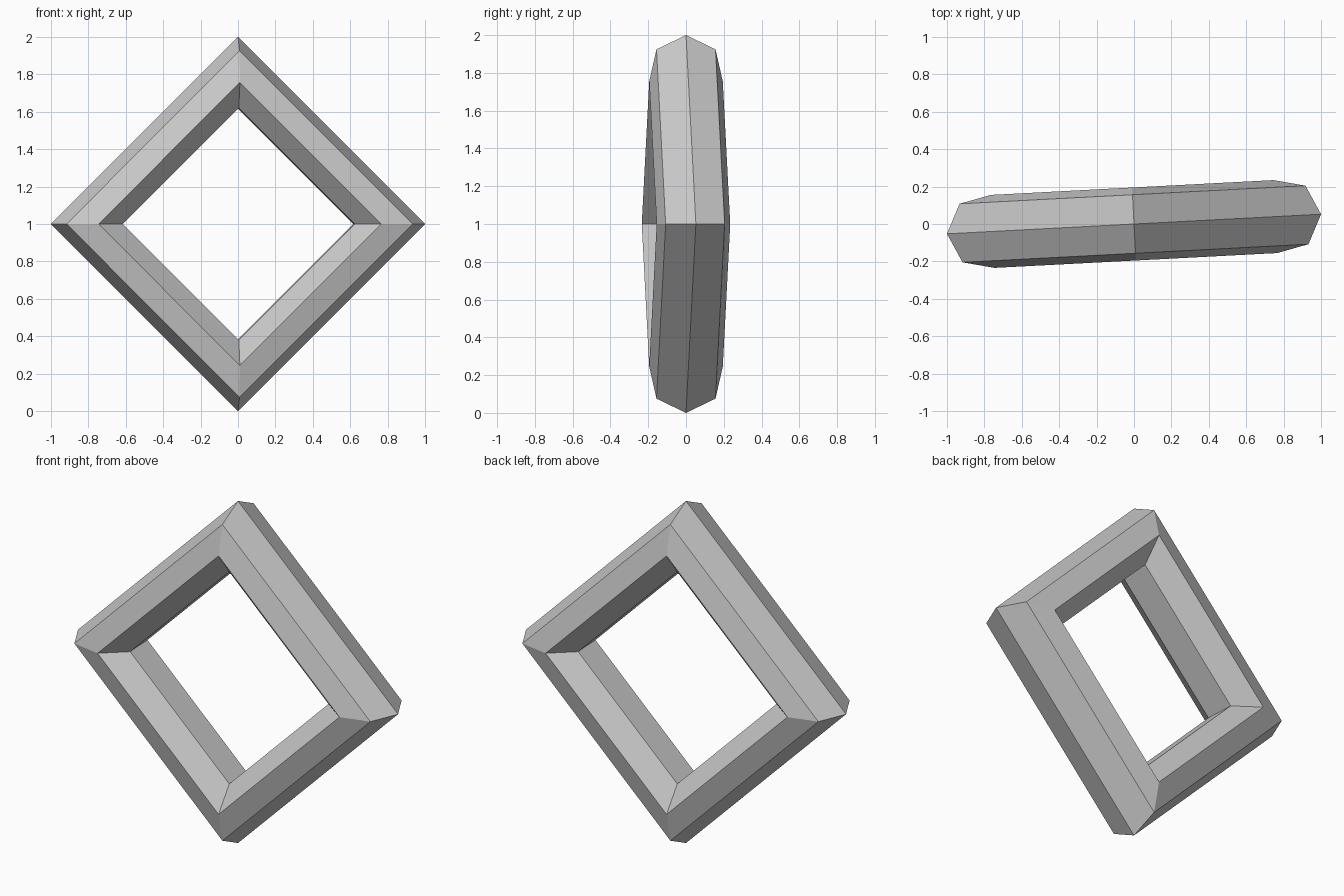
import bpy
from math import radians

if "Cube" in bpy.data.objects:
    bpy.data.objects.remove(bpy.data.objects["Cube"])

# Square ring: a four-segment torus with a seven-sided section
bpy.ops.mesh.primitive_torus_add(
    major_segments=4, minor_segments=7, major_radius=0.8, minor_radius=0.2)
ring = bpy.context.object
ring.name = "square_ring"

# Stand it on one corner, turned slightly about the vertical
ring.rotation_euler = (radians(90), 0, radians(3))
ring.location = (0, 0, 1)
bpy.ops.object.transform_apply(location=True, rotation=True, scale=True)
bpy.ops.object.shade_flat()
